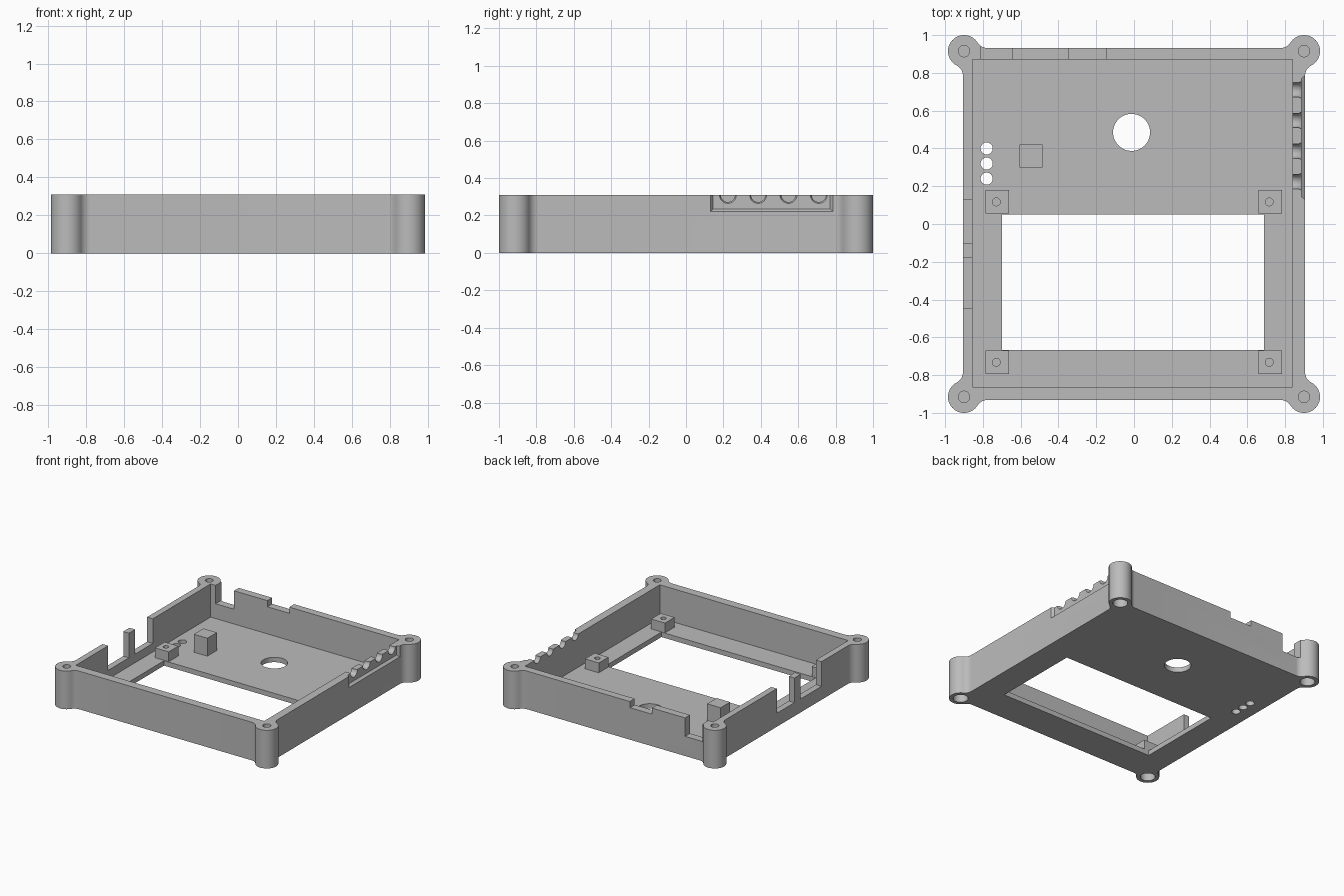
import bpy
import bmesh
from math import pi, sqrt, atan2, cos, sin, radians
from mathutils import Matrix

if "Cube" in bpy.data.objects:
    bpy.data.objects.remove(bpy.data.objects["Cube"])

HEIGHT, FLOOR = 0.31, 0.04
WALL_X, WALL_Y = 0.906, 0.932        # outer wall faces
BOSS_X, BOSS_Y, BOSS_R = 0.9, 0.915, 0.085
FILLET = 0.06

grey = bpy.data.materials.new("plain_grey")
grey.use_nodes = True
colour = (0.5, 0.5, 0.5, 1)
grey.diffuse_color = colour
grey.node_tree.nodes["Principled BSDF"].inputs["Base Color"].default_value = colour


def finish(name, bm):
    """Turn a bmesh into a linked object."""
    bmesh.ops.recalc_face_normals(bm, faces=bm.faces)
    mesh = bpy.data.meshes.new(name)
    bm.to_mesh(mesh)
    bm.free()
    mesh.materials.append(grey)
    obj = bpy.data.objects.new(name, mesh)
    bpy.context.collection.objects.link(obj)
    return obj


def box(name, x, y, z):
    """Box from (low, high) pairs along each axis."""
    bm = bmesh.new()
    bmesh.ops.create_cube(bm, size=1)
    for v in bm.verts:
        v.co = [pair[0] if c < 0 else pair[1] for c, pair in zip(v.co, (x, y, z))]
    return finish(name, bm)


def rod(name, x, y, low, high, r, r_high=None, sides=32):
    """Upright cylinder or cone between two heights."""
    bm = bmesh.new()
    bmesh.ops.create_cone(bm, cap_ends=True, segments=sides, radius1=r,
                          radius2=r if r_high is None else r_high, depth=high - low,
                          matrix=Matrix.Translation((x, y, (low + high) / 2)))
    return finish(name, bm)


def side_rod(name, y, z, low, high, r, r_high):
    """Cylinder or cone lying along x."""
    obj = rod(name, 0, 0, low, high, r, r_high)
    obj.data.transform(Matrix.Translation((0, y, z)) @ Matrix.Rotation(pi / 2, 4, 'Y'))
    return obj


def cut(target, cutter):
    """Subtract the cutter and discard it."""
    cutter.hide_render = True
    mod = target.modifiers.new("cut", 'BOOLEAN')
    mod.operation, mod.solver, mod.object = 'DIFFERENCE', 'EXACT', cutter
    bpy.context.view_layer.objects.active = target
    bpy.ops.object.modifier_apply(modifier=mod.name)
    bpy.data.objects.remove(cutter)


def smooth(obj):
    bpy.ops.object.select_all(action='DESELECT')
    obj.select_set(True)
    bpy.context.view_layer.objects.active = obj
    bpy.ops.object.shade_smooth_by_angle(angle=radians(30))


def arc(cx, cy, r, start, end, steps):
    angles = [start + (end - start) * i / steps for i in range(steps + 1)]
    return [(cx + r * cos(a), cy + r * sin(a)) for a in angles]


# Outline of one corner: fillet, round boss, fillet
reach = BOSS_R + FILLET
off_x, off_y = WALL_X + FILLET - BOSS_X, WALL_Y + FILLET - BOSS_Y
dy, dx = sqrt(reach ** 2 - off_x ** 2), sqrt(reach ** 2 - off_y ** 2)
first, last = atan2(-dy, off_x), atan2(off_y, -dx)
corner = arc(BOSS_X + off_x, BOSS_Y - dy, FILLET, pi, first + pi, 8)
corner += arc(BOSS_X, BOSS_Y, BOSS_R, first, last, 28)[1:-1]
corner += arc(BOSS_X - dx, BOSS_Y + off_y, FILLET, last - pi, -pi / 2, 8)
outline = []
for sx, sy in ((1, 1), (-1, 1), (-1, -1), (1, -1)):
    points = [(sx * x, sy * y) for x, y in corner]
    outline += points if sx * sy > 0 else points[::-1]

# Case body, extruded from the outline and hollowed
bm = bmesh.new()
base = bm.faces.new([bm.verts.new((x, y, 0)) for x, y in outline])
top = bmesh.ops.extrude_face_region(bm, geom=[base])["geom"]
for v in top:
    if isinstance(v, bmesh.types.BMVert):
        v.co.z = HEIGHT
case = finish("case_body", bm)
cut(case, box("cavity", (-0.855, 0.839), (-0.862, 0.87), (FLOOR, 1)))

# Floor openings
cut(case, box("window", (-0.7, 0.688), (-0.667, 0.05), (-1, 0.2)))
cut(case, rod("round_opening", -0.013, 0.485, -1, 0.2, 0.098, sides=48))
for y in (0.24, 0.32, 0.4):
    cut(case, rod("small_hole", -0.78, y, -1, 0.2, 0.032))

# Screw holes in the corner bosses
for x in (-BOSS_X, BOSS_X):
    for y in (-BOSS_Y, BOSS_Y):
        cut(case, rod("screw_hole", x, y, 0.16, 0.5, 0.03))
        cut(case, rod("counterbore", x, y, -0.2, 0.1, 0.055))

# Notches in the left-hand and back walls
for y in ((-0.447, -0.18), (-0.1, 0.127)):
    cut(case, box("side_notch", (-1.1, -0.8), y, (0.11, 1)))
for x, z in (((-0.81, -0.645), 0.16), ((-0.345, -0.148), 0.26)):
    cut(case, box("back_notch", x, (0.8, 1.1), (z, 1)))

# Chamfered recess on the outside of the +x wall
recess = box("recess", (0.886, 0.926), (0.115, 0.8), (0.205, 0.5))
for v in recess.data.vertices:
    if v.co.x < 0.9:
        v.co.y += 0.03 if v.co.y < 0.4 else -0.03
        if v.co.z < 0.4:
            v.co.z += 0.03
cut(case, recess)

# Flared cable channels through that wall
for i in range(4):
    y = 0.224 + 0.162 * i
    cut(case, side_rod("channel", y, HEIGHT, 0.8, 0.96, 0.038, 0.038))
    cut(case, side_rod("channel_flare", y, HEIGHT, 0.862, 0.898, 0.032, 0.052))
smooth(case)

# Standoffs with blind screw holes
for side, x in (("right", -0.724), ("left", 0.721)):
    for end, y in (("back", 0.117), ("front", -0.732)):
        post = box(f"standoff_{end}_{side}", (x - 0.062, x + 0.062),
                   (y - 0.062, y + 0.062), (FLOOR - 0.005, FLOOR + 0.08))
        cut(post, rod("standoff_hole", x - 0.005, y, FLOOR + 0.01, 0.3, 0.021, sides=24))
        smooth(post)

# Support block on the floor
box("support_block", (-0.606, -0.484), (0.298, 0.42), (FLOOR - 0.005, FLOOR + 0.146))
